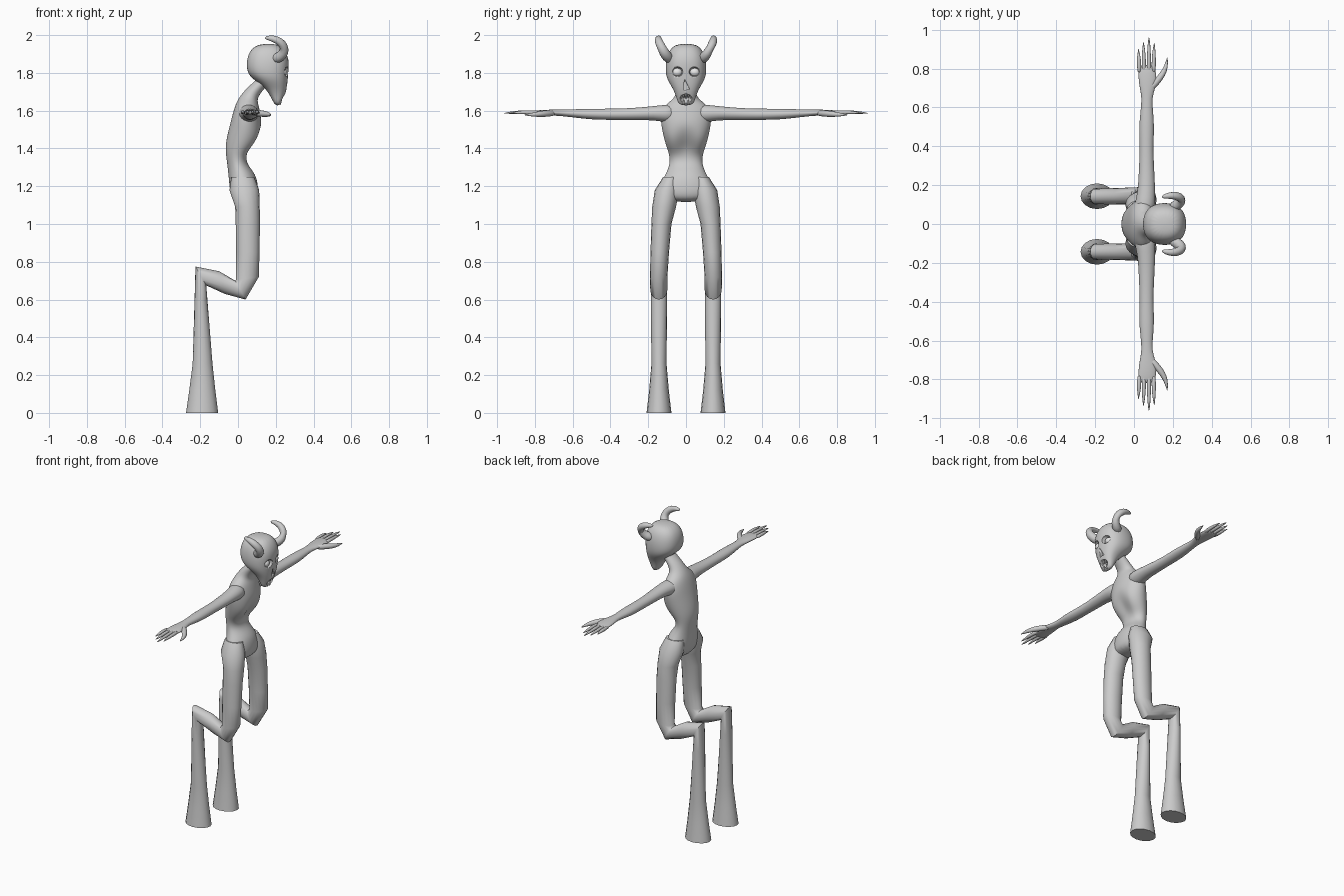
import bpy, bmesh, math
from mathutils import Vector as V

if "Cube" in bpy.data.objects:
    bpy.data.objects.remove(bpy.data.objects["Cube"])


def material(name, rgb):
    m = bpy.data.materials.new(name)
    m.use_nodes = True
    m.diffuse_color = (*rgb, 1)
    m.node_tree.nodes["Principled BSDF"].inputs["Base Color"].default_value = (*rgb, 1)
    return m


SKIN = material("grey skin", (0.6, 0.6, 0.6))
PALE = material("pale bone", (0.9, 0.9, 0.9))


def loft(name, rings, n=16, power=1.0, subdiv=0, mat=SKIN, angle=40, tweak=None):
    """Skin a closed tube over rings of (centre, half axis, half axis)."""
    bm = bmesh.new()
    rows = []
    for c, u, v in rings:
        row = []
        for i in range(n):
            t = 2 * math.pi * i / n
            a, b = math.cos(t), math.sin(t)
            a = math.copysign(abs(a) ** power, a)
            b = math.copysign(abs(b) ** power, b)
            row.append(bm.verts.new(c + u * a + v * b))
        rows.append(row)
    for r, s in zip(rows, rows[1:]):
        for i in range(n):
            j = (i + 1) % n
            bm.faces.new((r[i], r[j], s[j], s[i]))
    bm.faces.new(rows[0])
    bm.faces.new(rows[-1])
    if tweak:
        for vert in bm.verts:
            tweak(vert.co)
    bmesh.ops.recalc_face_normals(bm, faces=bm.faces)
    me = bpy.data.meshes.new(name)
    bm.to_mesh(me)
    bm.free()
    me.materials.append(mat)
    ob = bpy.data.objects.new(name, me)
    bpy.context.collection.objects.link(ob)
    bpy.ops.object.select_all(action='DESELECT')
    ob.select_set(True)
    bpy.context.view_layer.objects.active = ob
    if subdiv:
        ob.modifiers.new("smooth", 'SUBSURF').levels = subdiv
        bpy.ops.object.modifier_apply(modifier="smooth")
    bpy.ops.object.shade_smooth_by_angle(angle=math.radians(angle))
    return ob


def section(xb, zb, xf, zf, w, y=0.0):
    """Ring spanning a back point and a front point, with half width w."""
    b, f = V((xb, y, zb)), V((xf, y, zf))
    return (b + f) / 2, (f - b) / 2, V((0, w, 0))


def tube(name, pts, radii, n=10, mat=SKIN):
    pts = [V(p) for p in pts]
    rings = []
    for i, p in enumerate(pts):
        d = (pts[min(i + 1, len(pts) - 1)] - pts[max(i - 1, 0)]).normalized()
        u = d.cross(V((0.3, 0.2, 1))).normalized()
        rings.append((p, u * radii[i], d.cross(u) * radii[i]))
    return loft(name, rings, n, mat=mat, subdiv=1)


def carve(ob, cutter):
    m = ob.modifiers.new("carve", 'BOOLEAN')
    m.operation, m.object, m.solver = 'DIFFERENCE', cutter, 'EXACT'
    bpy.context.view_layer.objects.active = ob
    bpy.ops.object.modifier_apply(modifier="carve")
    bpy.data.objects.remove(cutter)


def ball(name, loc, scale, mat=SKIN):
    bpy.ops.mesh.primitive_uv_sphere_add(segments=20, ring_count=12, location=loc)
    ob = bpy.context.object
    ob.name, ob.scale = name, scale
    ob.data.materials.append(mat)
    bpy.ops.object.shade_smooth()
    return ob


# Torso and neck, with the belly scooped in under the ribs
def scoop(co):
    if co.x > 0.03:
        co.x -= 0.05 * math.exp(-(co.y / 0.05) ** 2 - ((co.z - 1.43) / 0.05) ** 2)


loft("torso", [section(*r) for r in (
    (.12, 1.80, .19, 1.77, .045), (.10, 1.765, .16, 1.74, .045),
    (.045, 1.72, .125, 1.70, .05), (.005, 1.67, .10, 1.66, .06),
    (-.015, 1.63, .11, 1.63, .115), (-.03, 1.58, .12, 1.58, .138),
    (-.045, 1.52, .13, 1.52, .132), (-.06, 1.46, .13, 1.46, .12),
    (-.067, 1.41, .10, 1.41, .105), (-.065, 1.37, .055, 1.37, .09),
    (-.058, 1.32, .045, 1.32, .085), (-.052, 1.27, .09, 1.27, .105),
    (-.048, 1.22, .105, 1.22, .135), (-.042, 1.16, .11, 1.16, .15),
    (-.01, 1.11, .09, 1.12, .09))], n=20, subdiv=2, tweak=scoop)

# Skull
head = loft("head", [section(*r) for r in (
    (.11, 1.955, .21, 1.955, .05), (.06, 1.92, .25, 1.925, .09),
    (.043, 1.86, .272, 1.87, .108), (.047, 1.80, .268, 1.81, .11),
    (.08, 1.765, .264, 1.76, .10), (.145, 1.72, .258, 1.71, .068),
    (.175, 1.67, .243, 1.665, .05), (.195, 1.628, .222, 1.625, .04))],
    n=20, power=.85, subdiv=2)

# Sockets, nose hollow and open mouth
for s in (-1, 1):
    carve(head, ball("socket_cutter", (.268, s * .046, 1.806), (.04, .03, .027)))
carve(head, loft("nose_cutter", [(V((x, 0, 1.73)), V((0, .02, -.018)), V((0, .002, .034)))
                                 for x in (.235, .3)], n=3))
carve(head, ball("mouth_cutter", (.25, 0, 1.662), (.04, .034, .026)))
for k in range(-2, 3):
    y = k * .012
    x = .237 - abs(k) * .004
    tube("upper_tooth", [(x, y, 1.69), (x, y, 1.68), (x - .003, y, 1.662)],
         [.006, .006, .001], 6, PALE)
    if k % 2:
        tube("lower_tooth", [(x - .01, y, 1.63), (x - .008, y, 1.645), (x - .006, y, 1.662)],
             [.006, .006, .001], 6, PALE)

for side, s in (("left", 1), ("right", -1)):
    ball(side + "_eye", (.238, s * .046, 1.803), (.02, .026, .022), PALE)

    # Curled horn
    tube(side + "_horn", [(.19, s * .08, 1.87), (.225, s * .10, 1.885), (.245, s * .117, 1.91),
                          (.245, s * .132, 1.94), (.222, s * .145, 1.967),
                          (.185, s * .148, 1.984), (.14, s * .138, 1.986)],
         [.028, .03, .03, .025, .023, .019, .008])

    # Thigh, backward shank and flared hoof in one mitred loft
    loft(side + "_leg", [section(*r[:5], y=s * r[5]) for r in (
        (-.035, 1.25, .085, 1.25, .04, .08), (-.045, 1.18, .112, 1.18, .065, .10),
        (-.015, 1.09, .115, 1.09, .063, .116), (-.012, 1.0, .116, 1.0, .053, .13),
        (-.01, .85, .114, .85, .049, .139), (-.01, .705, .11, .72, .046, .145),
        (-.015, .70, .04, .60, .045, .144), (-.10, .75, -.07, .63, .042, .143),
        (-.225, .775, -.168, .675, .04, .142), (-.23, .60, -.162, .60, .043, .143),
        (-.24, .26, -.135, .26, .04, .143), (-.258, .12, -.12, .12, .052, .143),
        (-.275, 0, -.105, 0, .066, .143))], n=16, angle=50)

    # Arm and palm: (y, centre x, centre z, half depth, half height)
    loft(side + "_arm", [(V((x, s * y, z)), V((a, 0, 0)), V((0, 0, b))) for y, x, z, a, b in (
        (.05, .05, 1.585, .055, .05), (.11, .058, 1.585, .054, .048),
        (.17, .064, 1.587, .046, .038), (.25, .065, 1.583, .042, .034),
        (.38, .064, 1.58, .035, .03), (.50, .065, 1.582, .041, .03),
        (.58, .066, 1.585, .033, .023), (.65, .066, 1.588, .026, .018),
        (.70, .070, 1.59, .042, .016), (.75, .070, 1.59, .048, .015),
        (.80, .065, 1.589, .046, .012), (.82, .064, 1.588, .038, .007))],
        n=14, subdiv=1)

    # Clawed fingers and thumb
    for x0, x1, tip in ((.028, .022, .905), (.052, .048, .94), (.077, .077, .965), (.100, .105, .935)):
        xm = (x0 + x1) / 2
        tube(side + "_finger", [(x0, s * .77, 1.59), (xm, s * .85, 1.592),
                                (xm, s * (tip - .04), 1.59), (x1, s * tip, 1.586)],
             [.013, .012, .008, .001], 8)
    tube(side + "_thumb", [(.08, s * .69, 1.588), (.115, s * .73, 1.586), (.148, s * .77, 1.582),
                           (.166, s * .81, 1.579), (.172, s * .86, 1.577)],
         [.016, .02, .017, .012, .001], 8)
